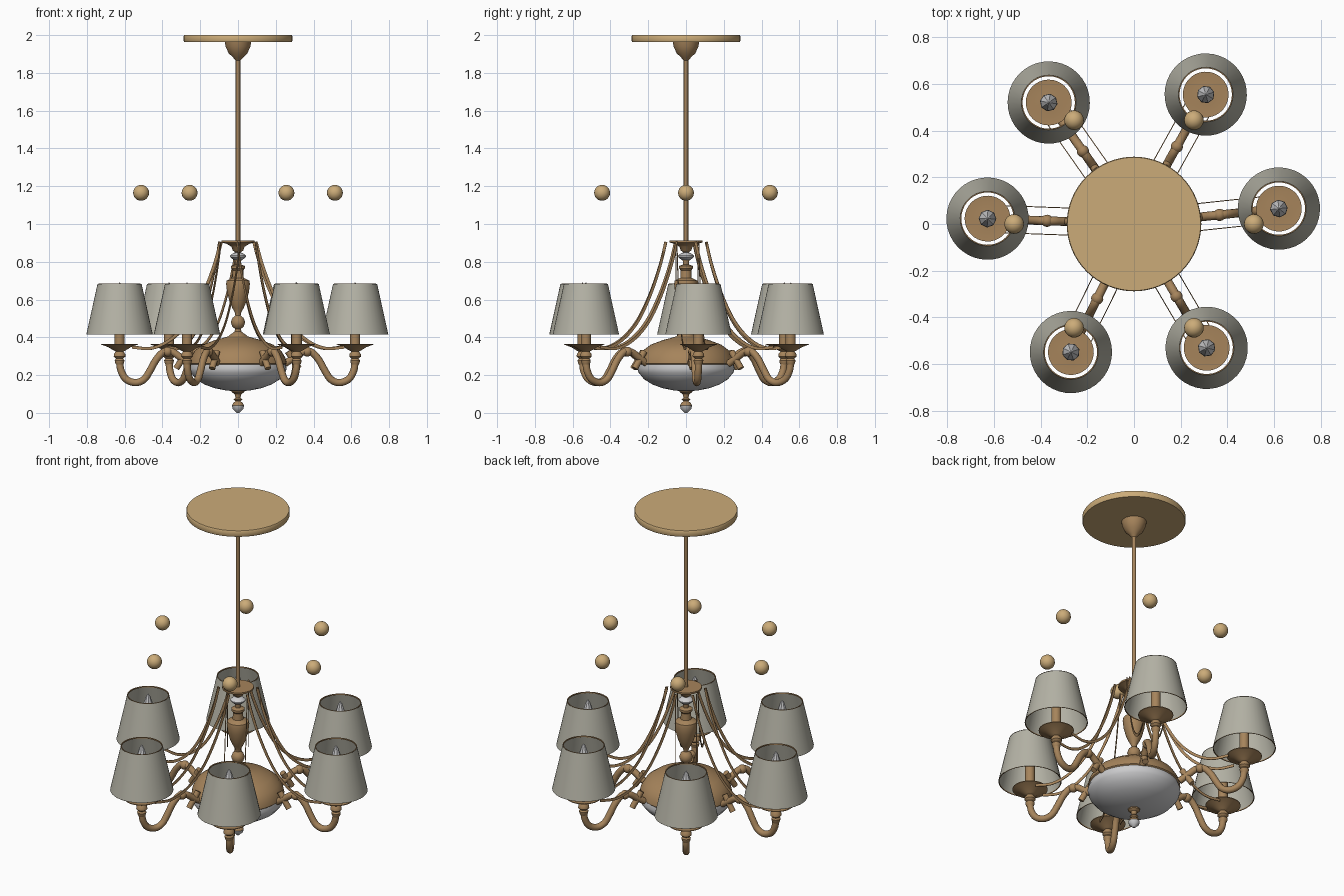
import bpy, bmesh, math
from mathutils import Vector

cube = bpy.data.objects.get("Cube")
if cube:
    bpy.data.objects.remove(cube, do_unlink=True)


def material(name, r, g, b):
    m = bpy.data.materials.new(name)
    m.use_nodes = True
    m.diffuse_color = (r, g, b, 1)
    m.node_tree.nodes["Principled BSDF"].inputs["Base Color"].default_value = (r, g, b, 1)
    return m


TAN = material("pale brass", 0.60, 0.41, 0.19)
BRONZE = material("bronze", 0.38, 0.23, 0.105)
FABRIC = material("grey fabric", 0.46, 0.45, 0.38)
GLASS = material("white glass", 0.60, 0.60, 0.61)


def finish(bm, name, mat, smooth=True):
    bmesh.ops.remove_doubles(bm, verts=bm.verts, dist=1e-5)
    bmesh.ops.recalc_face_normals(bm, faces=bm.faces)
    mesh = bpy.data.meshes.new(name)
    bm.to_mesh(mesh)
    bm.free()
    mesh.materials.append(mat)
    if smooth:
        mesh.shade_smooth()
        mesh.set_sharp_from_angle(angle=math.radians(40))
    return mesh


def place(name, mesh, loc=(0, 0, 0), turn=0):
    ob = bpy.data.objects.new(name, mesh)
    ob.location = loc
    ob.rotation_euler.z = turn
    bpy.context.collection.objects.link(ob)
    return ob


def lathe(name, profile, mat, sides=32, smooth=True):
    """Spin a (radius, height) profile around z."""
    bm = bmesh.new()
    vs = [bm.verts.new((r, 0, z)) for r, z in profile]
    es = [bm.edges.new(pair) for pair in zip(vs, vs[1:])]
    bmesh.ops.spin(bm, geom=vs + es, cent=(0, 0, 0), axis=(0, 0, 1),
                   angle=math.tau, steps=sides, use_merge=True)
    return finish(bm, name, mat, smooth)


def smooth_path(points, steps=5):
    """Catmull-Rom curve through (radius, height) points."""
    p = [Vector(q) for q in points]
    p = [2 * p[0] - p[1]] + p + [2 * p[-1] - p[-2]]
    out = []
    for a, b, c, d in zip(p, p[1:], p[2:], p[3:]):
        for i in range(steps):
            t = i / steps
            out.append(0.5 * (2 * b + (c - a) * t + (2 * a - 5 * b + 4 * c - d) * t * t
                              + (3 * b - a - 3 * c + d) * t ** 3))
    return out + [p[-2]]


def sweep(name, path, section, mat, shift=0):
    """Sweep a (normal, sideways) section along a path in the xz plane."""
    bm = bmesh.new()
    rings = []
    for i, p in enumerate(path):
        t = (path[min(i + 1, len(path) - 1)] - path[max(i - 1, 0)]).normalized()
        rings.append([bm.verts.new((p.x - t.y * n, s + shift, p.y + t.x * n))
                      for n, s in section])
    k = len(section)
    for a, b in zip(rings, rings[1:]):
        for j in range(k):
            bm.faces.new((a[j], a[(j + 1) % k], b[(j + 1) % k], b[j]))
    bm.faces.new(rings[0])
    bm.faces.new(rings[-1])
    return finish(bm, name, mat)


def circle(r, n=12):
    return [(r * math.cos(math.tau * i / n), r * math.sin(math.tau * i / n)) for i in range(n)]


def ball(name, r, mat):
    bm = bmesh.new()
    bmesh.ops.create_uvsphere(bm, u_segments=20, v_segments=12, radius=r)
    return finish(bm, name, mat)


# Ceiling plate, bell and rod
place("ceiling_plate", lathe("ceiling_plate", [(0, 1.963), (0.285, 1.963), (0.288, 1.97),
      (0.288, 1.995), (0.285, 2), (0, 2)], TAN, 64))
place("ceiling_bell", lathe("ceiling_bell", [(0.07, 1.965), (0.066, 1.94), (0.05, 1.905),
      (0.025, 1.88), (0.012, 1.865), (0, 1.865)], BRONZE))
place("rod", lathe("rod", [(0.012, 0.8), (0.012, 1.9)], BRONZE, 16))

# Central turned column
place("hub_plate", lathe("hub_plate", [(0, 0.912), (0.088, 0.912), (0.088, 0.902), (0.06, 0.895),
      (0.035, 0.88), (0.028, 0.86), (0.014, 0.85), (0, 0.85)], BRONZE))
place("glass_collar", lathe("glass_collar", [(0, 0.85), (0.025, 0.847), (0.042, 0.832),
      (0.042, 0.826), (0.025, 0.811), (0, 0.808)], GLASS))
place("column", lathe("column", [(0, 0.81), (0.018, 0.81), (0.015, 0.785), (0.037, 0.778),
      (0.037, 0.765), (0.028, 0.755), (0.03, 0.715), (0.06, 0.7), (0.063, 0.685), (0.058, 0.64),
      (0.045, 0.59), (0.03, 0.555), (0.016, 0.53), (0.014, 0.515), (0.03, 0.502), (0.038, 0.48),
      (0.03, 0.457), (0.016, 0.445), (0.018, 0.43), (0.04, 0.415), (0.055, 0.4)], BRONZE))

# Domed body, glass bowl and bottom finial
place("body_dome", lathe("body_dome", [(0.03, 0.415), (0.06, 0.402), (0.12, 0.386), (0.185, 0.362),
      (0.228, 0.33), (0.252, 0.29), (0.258, 0.262), (0.25, 0.255)], BRONZE, 48))
place("glass_bowl", lathe("glass_bowl", [(0.25, 0.262), (0.258, 0.235), (0.25, 0.212),
      (0.222, 0.178), (0.175, 0.149), (0.12, 0.13), (0.06, 0.118), (0, 0.115)], GLASS, 48))
place("finial", lathe("finial", [(0.035, 0.122), (0.033, 0.11), (0.018, 0.1), (0.013, 0.08),
      (0.024, 0.07), (0.013, 0.062), (0.026, 0.052), (0.032, 0.038)], BRONZE, 24))
place("finial_tip", lathe("finial_tip", [(0.032, 0.038), (0.028, 0.02), (0.014, 0.008),
      (0.006, 0), (0, 0)], GLASS, 24))

# Parts shared by every lamp
cup = lathe("cup", [(0, 0.368), (0.03, 0.362), (0.098, 0.366), (0.098, 0.362), (0.06, 0.348),
                    (0.034, 0.332), (0.02, 0.325), (0.03, 0.312), (0.031, 0.298), (0.019, 0.287),
                    (0.026, 0.278), (0.024, 0.266), (0.019, 0.255)], BRONZE)
candle = lathe("candle", [(0.027, 0.36), (0.027, 0.56), (0, 0.56)], BRONZE, 20)
bulb = lathe("bulb", [(0.02, 0.55), (0.038, 0.575), (0.036, 0.6), (0.012, 0.675),
                      (0, 0.692)], GLASS, 8, False)
shade = lathe("shade", [(0.176, 0.415), (0.117, 0.682)], FABRIC, 40)
trim_top = lathe("trim", [(0.117, 0.684), (0.112, 0.684), (0.112, 0.677), (0.117, 0.677)], BRONZE, 40)
trim_base = lathe("trim", [(0.175, 0.414), (0.171, 0.414), (0.171, 0.42), (0.174, 0.42)], BRONZE, 40)
arm_path = smooth_path([(0.62, 0.28), (0.613, 0.225), (0.585, 0.178), (0.535, 0.16), (0.49, 0.178),
                        (0.458, 0.225), (0.425, 0.283), (0.385, 0.323), (0.34, 0.322),
                        (0.3, 0.296), (0.245, 0.26)])
arm = sweep("arm", arm_path, circle(0.019), BRONZE)
stub = sweep("arm_stub", [Vector((0.262, 0.325)), Vector((0.32, 0.235))], circle(0.017), BRONZE)
bead = ball("arm_bead", 0.026, BRONZE)
ribbon_path = smooth_path([(0.09, 0.905), (0.125, 0.78), (0.185, 0.625), (0.265, 0.48),
                           (0.36, 0.385), (0.46, 0.342), (0.56, 0.348)])
strip = [(-0.008, -0.002), (0.008, -0.002), (0.008, 0.002), (-0.008, 0.002)]
ribbons = [sweep("ribbon", ribbon_path, strip, BRONZE, s * 0.058) for s in (-1, 1)]
globe = ball("floating_ball", 0.042, TAN)

# Six lamps
lamps = [(0.62, 0.066), (0.307, 0.554), (-0.365, 0.52),
         (-0.627, 0.023), (-0.27, -0.548), (0.311, -0.53)]
for i, (x, y) in enumerate(lamps):
    turn = math.atan2(y, x)
    ray = Vector((math.cos(turn), math.sin(turn), 0))
    n = f"_{i + 1}"
    for name, mesh in (("cup", cup), ("candle", candle), ("bulb", bulb), ("shade", shade),
                       ("shade_top_trim", trim_top), ("shade_base_trim", trim_base)):
        place(name + n, mesh, (x, y, 0), turn)
    shift = ray * (math.hypot(x, y) - 0.62)
    place("arm" + n, arm, shift, turn)
    place("arm_stub" + n, stub, shift, turn)
    place("arm_bead" + n, bead, shift + ray * 0.365 + Vector((0, 0, 0.324)), turn)
    for side, mesh in zip(("right", "left"), ribbons):
        place(f"{side}_ribbon{n}", mesh, (0, 0, 0), turn)
    # Ball in the ring above the lamps
    a = i * math.tau / 6
    place("floating_ball" + n, globe, (0.513 * math.cos(a), 0.513 * math.sin(a), 1.165))
